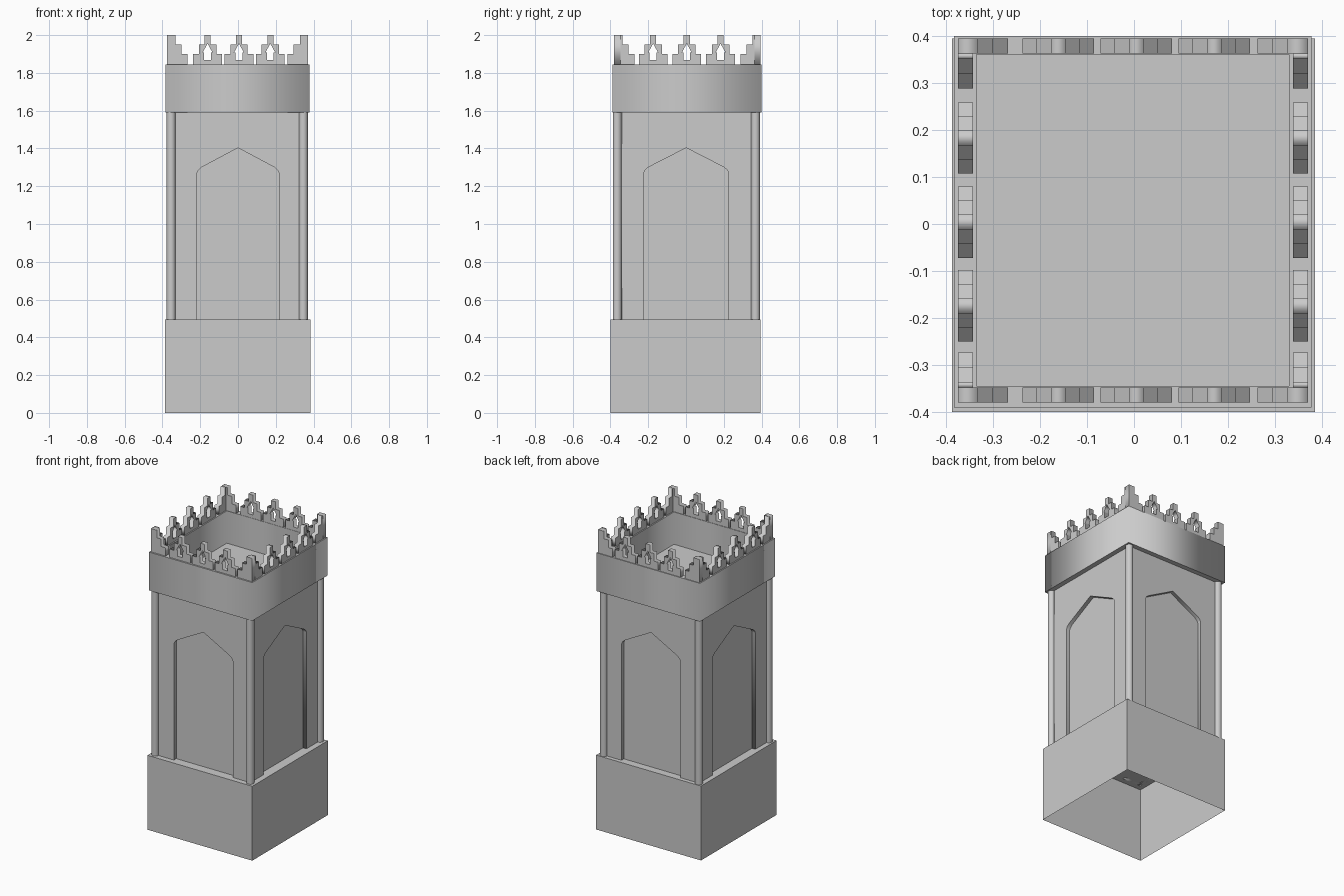
import bpy, bmesh, math
from mathutils import Matrix

if "Cube" in bpy.data.objects:
    bpy.data.objects.remove(bpy.data.objects["Cube"])


def finish(name, bm):
    bmesh.ops.remove_doubles(bm, verts=bm.verts, dist=1e-5)
    bmesh.ops.recalc_face_normals(bm, faces=bm.faces)
    me = bpy.data.meshes.new(name)
    bm.to_mesh(me)
    bm.free()
    ob = bpy.data.objects.new(name, me)
    bpy.context.collection.objects.link(ob)
    return ob


def box(name, x0, x1, y0, y1, z0, z1, open_bottom=False):
    bm = bmesh.new()
    m = Matrix.Translation(((x0 + x1) / 2, (y0 + y1) / 2, (z0 + z1) / 2)) @ \
        Matrix.Diagonal((x1 - x0, y1 - y0, z1 - z0, 1))
    bmesh.ops.create_cube(bm, size=1, matrix=m)
    ob = finish(name, bm)
    if open_bottom:
        bm = bmesh.new()
        bm.from_mesh(ob.data)
        low = [f for f in bm.faces if f.normal.z < -0.9]
        bmesh.ops.delete(bm, geom=low, context='FACES')
        bm.to_mesh(ob.data)
        bm.free()
    return ob


def prism(name, loops, axis, lo, hi):
    """Extrude outline loops (outer, then holes) along an axis from lo to hi."""
    cu = bpy.data.curves.new(name + "_outline", 'CURVE')
    cu.dimensions, cu.fill_mode, cu.extrude = '2D', 'BOTH', (hi - lo) / 2
    for pts in loops:
        sp = cu.splines.new('POLY')
        sp.points.add(len(pts) - 1)
        for p, (u, v) in zip(sp.points, pts):
            p.co = (u, v, 0, 1)
        sp.use_cyclic_u = True
    tmp = bpy.data.objects.new(name + "_outline", cu)
    bpy.context.collection.objects.link(tmp)
    bpy.context.view_layer.update()
    deps = bpy.context.evaluated_depsgraph_get()
    me = bpy.data.meshes.new_from_object(tmp.evaluated_get(deps))
    bm = bmesh.new()
    bm.from_mesh(me)
    bpy.data.objects.remove(tmp)
    mid = (lo + hi) / 2
    turn = {'x': lambda c: (c.z + mid, c.x, c.y),
            'y': lambda c: (c.x, mid - c.z, c.y),
            'z': lambda c: (c.x, c.y, c.z + mid)}[axis]
    for v in bm.verts:
        v.co = turn(v.co.copy())
    return finish(name, bm)


def rect(x0, x1, y0, y1):
    return [(x0, y0), (x1, y0), (x1, y1), (x0, y1)]


# Base, open underneath
box("base", -0.387, 0.385, -0.4, 0.395, 0, 0.495, True)

# Shaft core and arched wall panels around it
X0, X1, Y0, Y1 = -0.354, 0.346, -0.364, 0.368
D, ZB, ZC, ZT = 0.025, 0.495, 1.59, 1.845
box("shaft_core", X0 + D, X1 - D, Y0 + D, Y1 - D, ZB, ZC)


def panel(a, b, half, c):
    right = [(half, ZB), (half, 1.27), (half - 0.007, 1.285), (half - 0.024, 1.30)]
    arch = [(c + u, z) for u, z in right] + [(c, 1.403)] + \
           [(c - u, z) for u, z in reversed(right)]
    return [[(b, ZB), (b, ZC), (a, ZC), (a, ZB)] + arch[::-1]]


prism("front_wall", panel(X0, X1, 0.217, 0), 'y', Y0, Y0 + D)
prism("back_wall", panel(X0, X1, 0.217, 0), 'y', Y1 - D, Y1)
prism("left_wall", panel(Y0 + D, Y1 - D, 0.225, 0.001), 'x', X0, X0 + D)
prism("right_wall", panel(Y0 + D, Y1 - D, 0.225, 0.001), 'x', X1 - D, X1)

# Corner columns
for x in (X0, X1):
    for y in (Y0, Y1):
        bm = bmesh.new()
        bmesh.ops.create_cone(bm, cap_ends=True, segments=20, radius1=0.0235, radius2=0.0235,
                              depth=ZC - ZB, matrix=Matrix.Translation((x, y, (ZC + ZB) / 2)))
        for f in bm.faces:
            f.smooth = abs(f.normal.z) < 0.5
        for e in bm.edges:
            e.smooth = e.calc_face_angle(0) < math.radians(40)
        finish("corner_column", bm)

# Parapet band and sunken roof
prism("parapet_band", [rect(-0.383, 0.378, -0.39, 0.4), rect(-0.335, 0.33, -0.345, 0.361)],
      'z', ZC, ZT)
box("roof", -0.34, 0.335, -0.35, 0.366, ZC, 1.63)

# Stepped battlements
TH, Z1, Z2, Z3 = 0.032, 1.9, 1.95, 2.0


def merlon(c):
    right = [(0.076, ZT), (0.076, Z1), (0.046, Z1), (0.046, Z2), (0.016, Z2), (0.016, Z3)]
    hole = [(0.018, 1.868), (0.018, 1.908), (0.026, 1.908)]

    def both(h, tip):
        return [(c + u, z) for u, z in h] + tip + [(c - u, z) for u, z in reversed(h)]
    return [both(right, []), both(hole, [(c, 1.955)])]


def stair(s, d, skip):
    return [[(s + d * u, z) for u, z in
             [(skip, ZT), (skip, Z3), (0.043, Z3), (0.043, Z2), (0.075, Z2),
              (0.075, Z1), (0.107, Z1), (0.107, ZT)]]]


def row(name, axis, lo, a, b, centres, skip):
    for c in centres:
        prism(name + "_merlon", merlon(c), axis, lo, lo + TH)
    for s, d in ((a, 1), (b, -1)):
        prism(name + "_corner_step", stair(s, d, skip), axis, lo, lo + TH)


PX0, PX1, PY0, PY1 = -0.375, 0.37, -0.38, 0.395
for name, lo in (("front", PY0), ("back", PY1 - TH)):
    row(name, 'y', lo, PX0, PX1, (-0.161, 0.005, 0.171), 0)
for name, lo in (("left", PX0), ("right", PX1 - TH)):
    row(name, 'x', lo, PY0, PY1, (-0.174, 0.004, 0.183), TH)
